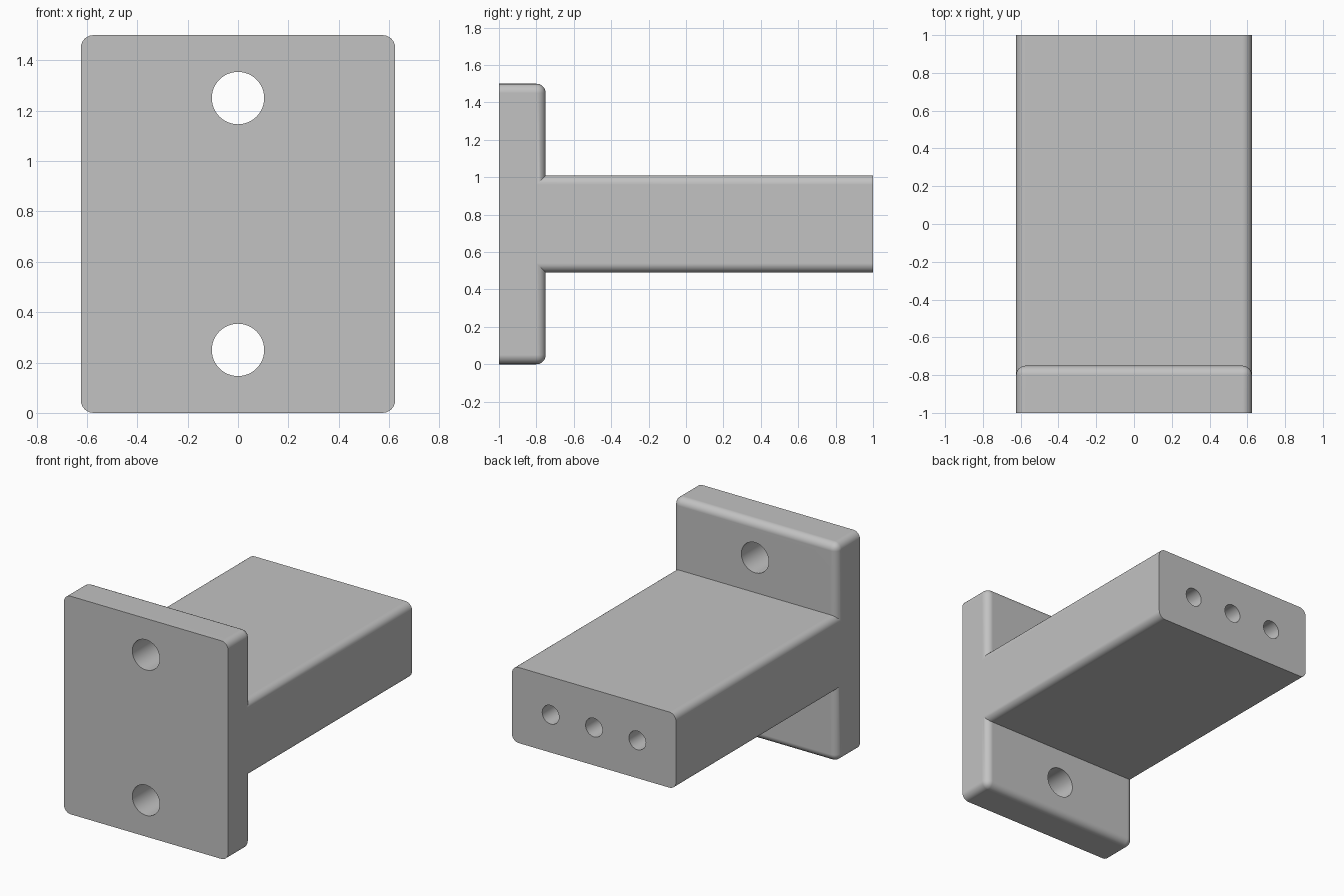
import bpy, bmesh, math
from mathutils import Matrix, Vector

if "Cube" in bpy.data.objects:
    bpy.data.objects.remove(bpy.data.objects["Cube"], do_unlink=True)

HALF_WIDTH = 0.624
ROUND = 0.05
MID_Z = 0.75

grey = bpy.data.materials.new("plain_grey")
grey.use_nodes = True
colour = (0.54, 0.54, 0.54, 1)
grey.diffuse_color = colour
grey.node_tree.nodes["Principled BSDF"].inputs["Base Color"].default_value = colour


def make_object(name, bm):
    mesh = bpy.data.meshes.new(name)
    bmesh.ops.recalc_face_normals(bm, faces=bm.faces)
    bm.to_mesh(mesh)
    bm.free()
    mesh.materials.append(grey)
    obj = bpy.data.objects.new(name, mesh)
    bpy.context.collection.objects.link(obj)
    return obj


def add_hole(bm, x, z, radius, y_start, y_end):
    place = Matrix.Translation((x, (y_start + y_end) / 2, z)) @ Matrix.Rotation(math.pi / 2, 4, 'X')
    bmesh.ops.create_cone(bm, cap_ends=True, segments=48, radius1=radius, radius2=radius,
                          depth=y_end - y_start, matrix=place)


# T-shaped side profile (y, z), extruded across the width
profile = [(-1, 0), (-0.75, 0), (-0.75, 0.49), (1, 0.49),
           (1, 1.01), (-0.75, 1.01), (-0.75, 1.5), (-1, 1.5)]
bm = bmesh.new()
side = bm.faces.new([bm.verts.new((-HALF_WIDTH, y, z)) for y, z in profile])
extruded = bmesh.ops.extrude_face_region(bm, geom=[side], use_keep_orig=True)
moved = [v for v in extruded["geom"] if isinstance(v, bmesh.types.BMVert)]
bmesh.ops.translate(bm, verts=moved, vec=Vector((2 * HALF_WIDTH, 0, 0)))
bmesh.ops.recalc_face_normals(bm, faces=bm.faces)
bm.normal_update()


# Round every outer edge except the rims of the two flat end faces
def is_rounded(edge):
    on_end = any(all(abs(v.co.y - end) < 0.001 for v in edge.verts) for end in (-1, 1))
    return edge.is_convex and not on_end


bmesh.ops.bevel(bm, geom=[e for e in bm.edges if is_rounded(e)], offset=ROUND,
                offset_type='OFFSET', segments=6, profile=0.5, affect='EDGES')
bracket = make_object("mounting_bracket", bm)

# Two bolt holes through the plate and three blind holes in the arm end
bm = bmesh.new()
for dz in (-0.5, 0.5):
    add_hole(bm, 0, MID_Z + dz, 0.104, -1.1, -0.6)
for dx in (-0.33, 0, 0.33):
    add_hole(bm, dx, MID_Z, 0.064, 0.5, 1.1)
cutter = make_object("hole_cutter", bm)
cutter.hide_render = True

drill = bracket.modifiers.new("holes", 'BOOLEAN')
drill.operation = 'DIFFERENCE'
drill.solver = 'EXACT'
drill.object = cutter

bpy.ops.object.select_all(action='DESELECT')
bracket.select_set(True)
bpy.context.view_layer.objects.active = bracket
bpy.ops.object.modifier_apply(modifier=drill.name)
bpy.data.objects.remove(cutter, do_unlink=True)

# Smooth rounded edges with clean flat faces
bpy.ops.object.shade_smooth_by_angle(angle=math.radians(30))
weighted = bracket.modifiers.new("clean_normals", 'WEIGHTED_NORMAL')
weighted.keep_sharp = True
